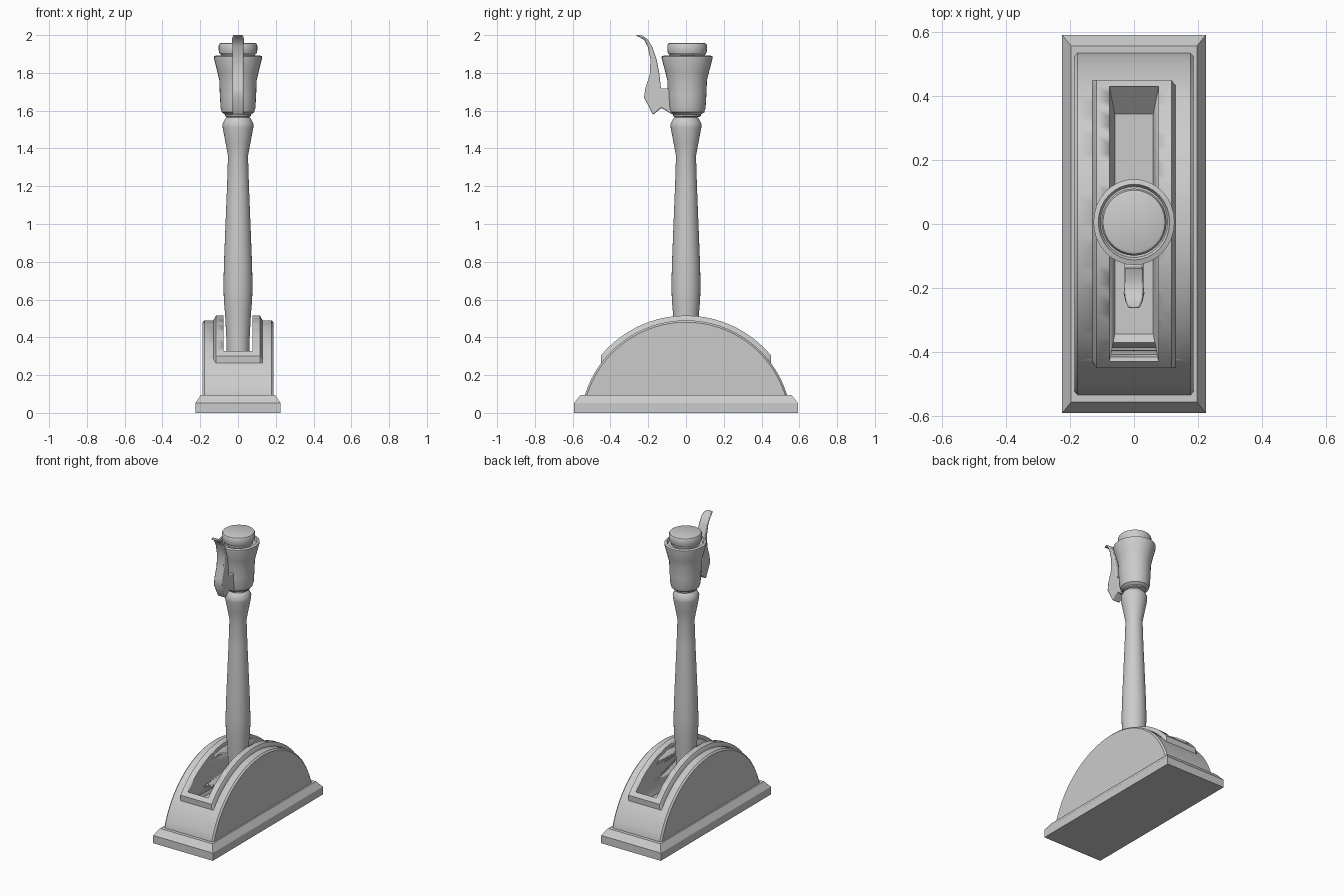
import bpy, bmesh, math

if "Cube" in bpy.data.objects:
    bpy.data.objects.remove(bpy.data.objects["Cube"])


def finish(name, bm, angle=30):
    bmesh.ops.recalc_face_normals(bm, faces=bm.faces[:])
    me = bpy.data.meshes.new(name)
    bm.to_mesh(me)
    bm.free()
    ob = bpy.data.objects.new(name, me)
    bpy.context.collection.objects.link(ob)
    activate(ob)
    bpy.ops.object.shade_smooth_by_angle(angle=math.radians(angle))
    return ob


def activate(ob):
    bpy.ops.object.select_all(action='DESELECT')
    bpy.context.view_layer.objects.active = ob
    ob.select_set(True)


def skin(name, loops, angle=30):
    """Join equal-length closed loops in order and cap both ends."""
    bm = bmesh.new()
    rows = [[bm.verts.new(p) for p in loop] for loop in loops]
    n = len(rows[0])
    for a, b in zip(rows, rows[1:]):
        for i in range(n):
            j = (i + 1) % n
            bm.faces.new((a[i], a[j], b[j], b[i]))
    bm.faces.new(rows[0])
    bm.faces.new(rows[-1])
    return finish(name, bm, angle)


def rects(name, levels):
    """Stack of rectangles: (half x, half y, z)."""
    return skin(name, [[(-x, -y, z), (x, -y, z), (x, y, z), (-x, y, z)]
                       for x, y, z in levels])


def arch(name, slices, start, foot, steps=32):
    """Half-round body lying along x: slices are (x, radius)."""
    loops = []
    for x, r in slices:
        loop = [(x, foot[0], foot[1])]
        for i in range(steps + 1):
            a = math.radians(start + (180 - 2 * start) * i / steps)
            loop.append((x, r * math.cos(a), CENTRE_Z + r * math.sin(a)))
        loop.append((x, -foot[0], foot[1]))
        loops.append(loop)
    return skin(name, loops)


def lathe(name, profile, sy=1.0, cy=0.0, n=32):
    return skin(name, [[(r * math.cos(2 * math.pi * i / n),
                         cy + sy * r * math.sin(2 * math.pi * i / n), z)
                        for i in range(n)] for r, z in profile])


CENTRE_Z = -0.07

# Chamfered plinth
rects("plinth", [(.225, .592, 0), (.225, .592, .053), (.197, .558, .095)])

# Domed housing and the raised rim around its slot
housing = arch("housing", [(-.187, .55), (-.177, .56), (.177, .56), (.187, .55)],
               17.3, (.535, .085))
rim = arch("slot_rim", [(-.13, .56), (-.117, .585), (.117, .585), (.13, .56)],
           39.5, (.449, .263))

# Slot cut through both
cutter = rects("slot_cutter", [(.06, .345, .24), (.077, .43, .315), (.077, .43, .7)])
cutter.hide_render = True
for ob in (housing, rim):
    mod = ob.modifiers.new("slot", 'BOOLEAN')
    mod.operation = 'DIFFERENCE'
    mod.solver = 'EXACT'
    mod.object = cutter
    activate(ob)
    bpy.ops.object.modifier_apply(modifier=mod.name)
bpy.data.objects.remove(cutter)

# Turned handle shaft
lathe("shaft", [(.058, .235), (.062, .4), (.068, .515), (.075, .6), (.077, .68),
                (.074, .8), (.066, 1.0), (.058, 1.2), (.053, 1.36), (.066, 1.43),
                (.081, 1.51), (.082, 1.53), (.068, 1.558), (.06, 1.565), (.06, 1.6)])

# Flared grip cup, slightly oval
lathe("grip_cup", [(.06, 1.567), (.07, 1.572), (.07, 1.58), (.086, 1.592), (.092, 1.615),
                   (.096, 1.68), (.099, 1.76), (.108, 1.8), (.127, 1.876),
                   (.127, 1.888), (.112, 1.893), (.105, 1.88)], 1.06, .006)

# Push button on top
lathe("button", [(.085, 1.87), (.09, 1.895), (.099, 1.905), (.102, 1.92), (.102, 1.945),
                 (.097, 1.955), (.088, 1.959)], 1.03, .006)

# Release lever: side profile (y, z) given width along x, thinner at the tip
outline = [(-.267, 2.0), (-.235, 2.0), (-.205, 1.98), (-.18, 1.94), (-.155, 1.87),
           (-.14, 1.79), (-.133, 1.717), (-.07, 1.717), (-.07, 1.578), (-.13, 1.615),
           (-.175, 1.577), (-.222, 1.67), (-.215, 1.72), (-.192, 1.79), (-.188, 1.87),
           (-.203, 1.94), (-.222, 1.975)]
lever = skin("release_lever",
             [[(s * (.02 if y < -.25 else .03), y, z) for y, z in outline]
              for s in (-1, 1)], 35)
bev = lever.modifiers.new("soft_edges", 'BEVEL')
bev.width = .007
bev.segments = 2
bev.limit_method = 'ANGLE'
bev.angle_limit = math.radians(60)
